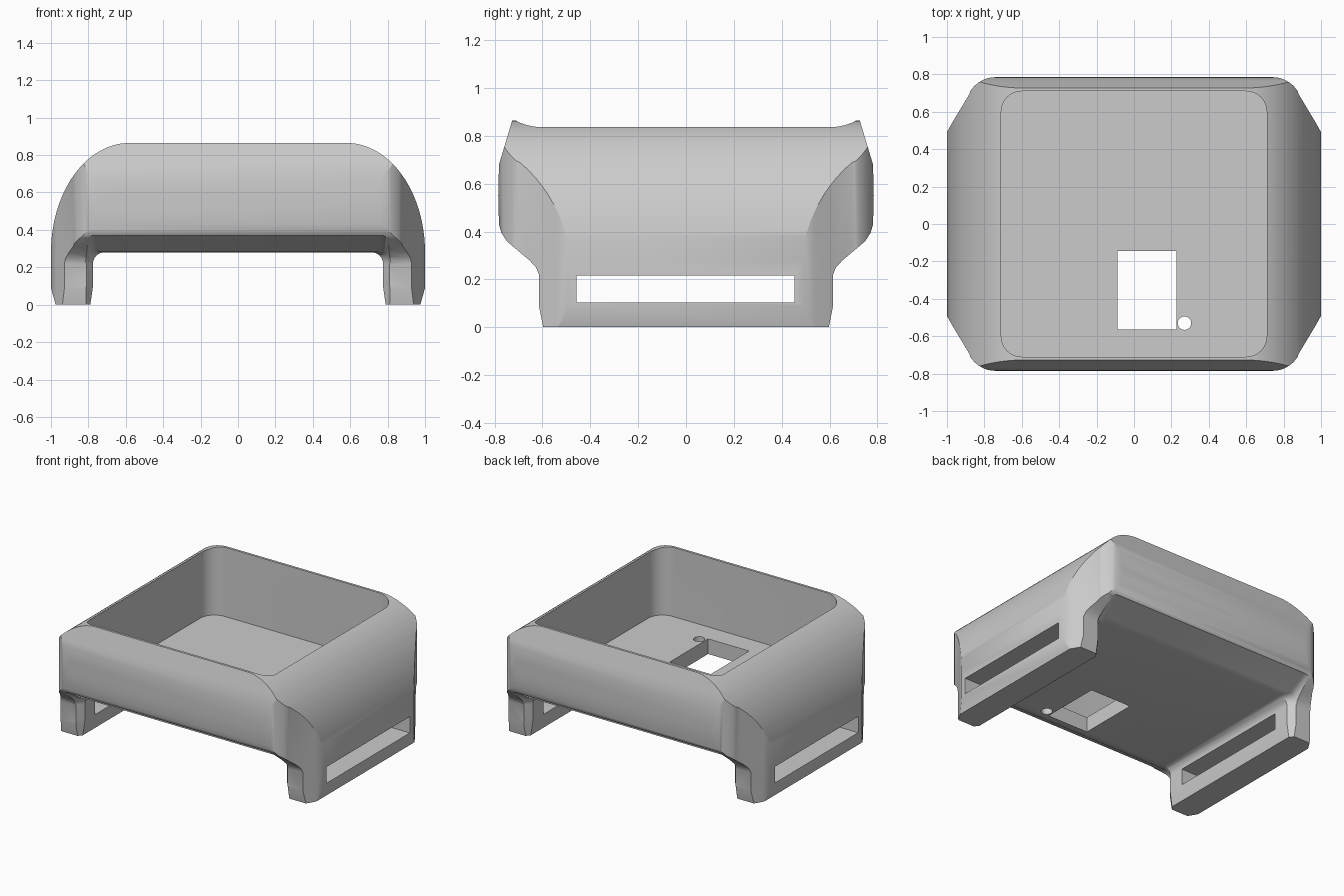
import bpy
import bmesh
from math import sin, cos, pi, radians

if "Cube" in bpy.data.objects:
    bpy.data.objects.remove(bpy.data.objects["Cube"], do_unlink=True)


def loft(name, rings):
    """Closed solid through matching rings of points, capped at both ends."""
    bm = bmesh.new()
    loops = [[bm.verts.new(p) for p in ring] for ring in rings]
    for a, b in zip(loops, loops[1:]):
        for i in range(len(a)):
            j = (i + 1) % len(a)
            bm.faces.new((a[i], a[j], b[j], b[i]))
    bm.faces.new(loops[0])
    bm.faces.new(loops[-1])
    bmesh.ops.recalc_face_normals(bm, faces=bm.faces)
    mesh = bpy.data.meshes.new(name)
    bm.to_mesh(mesh)
    bm.free()
    obj = bpy.data.objects.new(name, mesh)
    bpy.context.collection.objects.link(obj)
    return obj


def prism(name, outline, axis, lo, hi):
    """Extrude a 2D outline along x, y or z."""
    place = {"x": lambda a, b, t: (t, a, b),
             "y": lambda a, b, t: (a, t, b),
             "z": lambda a, b, t: (a, b, t)}[axis]
    return loft(name, [[place(a, b, t) for a, b in outline] for t in (lo, hi)])


def mirrored(half):
    return half + [(-a, b) for a, b in reversed(half)]


def arc(cx, cy, rx, ry, start, end, steps):
    angles = [radians(start + (end - start) * i / steps) for i in range(steps + 1)]
    return [(cx + rx * cos(t), cy + ry * sin(t)) for t in angles]


def rectangle(x0, x1, y0, y1):
    return [(x0, y0), (x1, y0), (x1, y1), (x0, y1)]


def combine(target, tool, operation):
    mod = target.modifiers.new("cut", "BOOLEAN")
    mod.object, mod.operation, mod.solver = tool, operation, "EXACT"
    with bpy.context.temp_override(object=target, active_object=target):
        bpy.ops.object.modifier_apply(modifier=mod.name)
    bpy.data.objects.remove(tool, do_unlink=True)


# Domed outer shell, shaped across its width
dome = [(0.975, 0), (1, 0.09)] + arc(0.58, 0.28, 0.42, 0.585, 0, 90, 28)
case = prism("watch_case", mirrored(dome), "y", -0.9, 0.9)

# Bulging front and back walls above narrower legs
side = [(0.595, -0.01), (0.615, 0.09), (0.615, 0.22), (0.627, 0.25), (0.655, 0.28),
        (0.75, 0.36), (0.772, 0.395), (0.782, 0.43), (0.785, 0.55), (0.782, 0.68),
        (0.725, 0.87)]
combine(case, prism("side_outline", mirrored(side), "x", -1.2, 1.2), "INTERSECT")

# Angled and rounded corners in plan
corner = [(1.01, 0.473), (0.97, 0.545), (0.88, 0.695)] + arc(0.74, 0.625, 0.16, 0.16, 32, 90, 8)
half_plan = [(x, -y) for x, y in reversed(corner)] + corner
combine(case, prism("plan_outline", mirrored(half_plan), "z", -0.1, 1), "INTERSECT")


# Arched space between the legs, flaring towards both ends
def arch(y, w, h):
    half = [(w + 0.022, -0.05), (w, 0.1)] + arc(w - 0.06, h - 0.06, 0.06, 0.06, 0, 90, 8)
    return [(x, y, z) for x, z in mirrored(half)]


ends = [(0.57, 0.775, 0.28), (0.62, 0.815, 0.285), (0.75, 0.825, 0.37), (0.9, 0.83, 0.39)]
sections = [arch(-y, w, h) for y, w, h in reversed(ends)] + [arch(*e) for e in ends]
combine(case, loft("arch_cutter", sections), "DIFFERENCE")

# Rounded square cavity, open at the top
pocket = []
for i, (sx, sy) in enumerate([(1, 1), (-1, 1), (-1, -1), (1, -1)]):
    pocket += arc(0.6 * sx, 0.6 * sy, 0.11, 0.11, 90 * i, 90 * i + 90, 8)
combine(case, prism("pocket_cutter", pocket, "z", 0.385, 1), "DIFFERENCE")

# Floor window and small round hole
combine(case, prism("window_cutter", rectangle(-0.088, 0.226, -0.565, -0.145), "z", 0.2, 0.5), "DIFFERENCE")
hole = arc(0.27, -0.53, 0.036, 0.036, 0, 360, 32)[:-1]
combine(case, prism("hole_cutter", hole, "z", 0.2, 0.5), "DIFFERENCE")

# Strap slots through both legs
combine(case, prism("slot_cutter", rectangle(-0.457, 0.453, 0.104, 0.217), "x", -1.2, 1.2), "DIFFERENCE")

# Single grey finish
grey = bpy.data.materials.new("plain_grey")
grey.use_nodes = True
colour = (0.6, 0.6, 0.6, 1)
grey.diffuse_color = colour
grey.node_tree.nodes["Principled BSDF"].inputs["Base Color"].default_value = colour
case.data.materials.clear()
case.data.materials.append(grey)
for face in case.data.polygons:
    face.material_index = 0

bpy.ops.object.select_all(action="DESELECT")
case.select_set(True)
bpy.context.view_layer.objects.active = case
bpy.ops.object.shade_smooth_by_angle(angle=radians(30))
